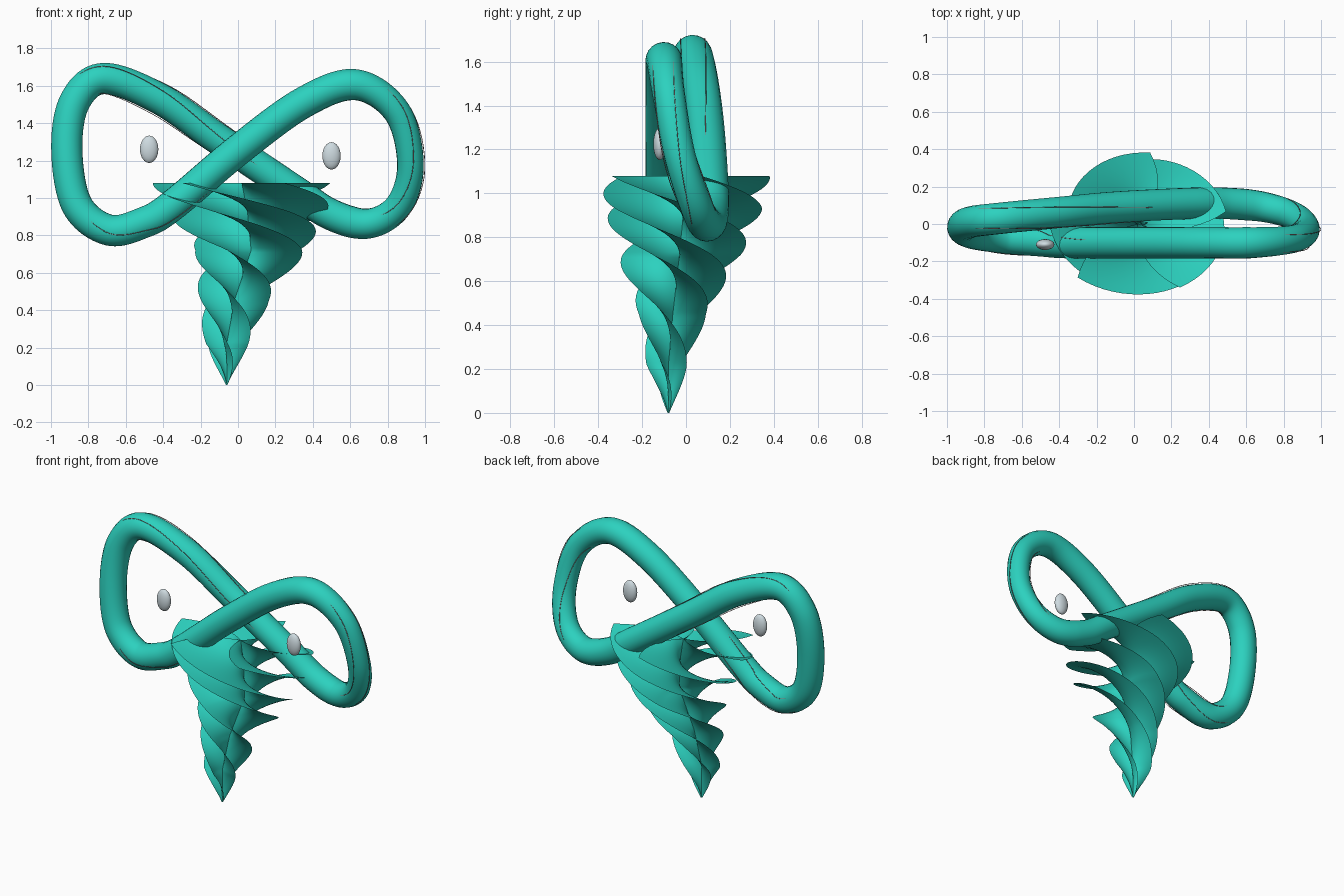
import bpy, bmesh, math
from mathutils import Vector

cube = bpy.data.objects.get("Cube")
if cube:
    bpy.data.objects.remove(cube)


def material(name, rgb):
    m = bpy.data.materials.new(name)
    m.use_nodes = True
    m.diffuse_color = (*rgb, 1)
    m.node_tree.nodes["Principled BSDF"].inputs["Base Color"].default_value = (*rgb, 1)
    return m


teal = material("teal", (0.025, 0.64, 0.52))
pale_grey = material("pale_grey", (0.62, 0.71, 0.75))
brown_grey = material("brown_grey", (0.28, 0.22, 0.22))


def catmull(a, b, c, d, t):
    return 0.5 * (2 * b + (c - a) * t + (2 * a - 5 * b + 4 * c - d) * t * t
                  + (3 * b - a - 3 * c + d) * t ** 3)


def add_tube(name, points, radii, sides, mat):
    """Closed round tube along a list of points."""
    data = bpy.data.curves.new(name, "CURVE")
    data.dimensions = "3D"
    data.bevel_depth = 1
    data.bevel_resolution = sides
    spline = data.splines.new("POLY")
    spline.points.add(len(points) - 1)
    for p, co, radius in zip(spline.points, points, radii):
        p.co = (*co, 1)
        p.radius = radius
    spline.use_cyclic_u = True
    spline.use_smooth = True
    data.materials.append(mat)
    ob = bpy.data.objects.new(name, data)
    bpy.context.collection.objects.link(ob)
    bpy.ops.object.select_all(action="DESELECT")
    ob.select_set(True)
    bpy.context.view_layer.objects.active = ob
    bpy.ops.object.convert(target="MESH")


# Figure-of-eight ring, slightly thinner at its left end
keys = [Vector(p) for p in (
    (-0.915, -0.02, 1.25), (-0.875, 0.01, 1.51), (-0.72, 0.03, 1.638),
    (-0.42, 0.06, 1.53), (-0.1, 0.09, 1.31), (0.3, 0.11, 1.04),
    (0.5, 0.11, 0.91), (0.7, 0.09, 0.863), (0.86, 0.04, 0.96),
    (0.922, -0.03, 1.18), (0.85, -0.08, 1.46), (0.63, -0.1, 1.605),
    (0.35, -0.1, 1.51), (0, -0.1, 1.255), (-0.35, -0.1, 0.96),
    (-0.5, -0.09, 0.87), (-0.69, -0.075, 0.828), (-0.86, -0.05, 0.96))]
n = len(keys)
path = [catmull(keys[i - 1], keys[i], keys[(i + 1) % n], keys[(i + 2) % n], s / 12)
        for i in range(n) for s in range(12)]
radii = [0.084 - 0.04 * max(0, p.x - 0.6) for p in path]
add_tube("infinity_ring", path, radii, 8, teal)

# Fine threads winding around the ring, dipping in and out of its surface
for k, phase in enumerate((0, -80, 120)):
    thread = []
    for i, p in enumerate(path):
        tangent = (path[(i + 1) % len(path)] - path[i - 1]).normalized()
        u = tangent.cross(Vector((0, 1, 0))).normalized()
        v = tangent.cross(u)
        turn = 2 * math.pi * i / len(path)
        a = turn + math.radians(phase)
        off = radii[i] - 0.003 - 0.009 * math.cos(3 * turn)
        thread.append(p + (u * math.cos(a) + v * math.sin(a)) * off)
    add_tube(f"thread_{k + 1}", thread, [0.002] * len(thread), 1, brown_grey)


# Two floating eyes
for name, loc in (("right_eye", (-0.475, -0.11, 1.26)), ("left_eye", (0.5, -0.12, 1.225))):
    bpy.ops.mesh.primitive_uv_sphere_add(segments=32, ring_count=16, radius=1, location=loc)
    eye = bpy.context.object
    eye.name = name
    eye.scale = (0.049, 0.029, 0.073)
    eye.data.materials.append(pale_grey)
    bpy.ops.object.shade_smooth()


def profile(z, table):
    """Linear lookup of (height, value...) rows."""
    for lo, hi in zip(table, table[1:]):
        if z <= hi[0]:
            t = (z - lo[0]) / (hi[0] - lo[0])
            return [a + (b - a) * t for a, b in zip(lo[1:], hi[1:])]
    return table[-1][1:]


# Whirlwind body: five swept fins twisting down to a point
# rows: height, fin reach in x and y, axis x, axis y
shape = [(0, 0.004, 0.004, -0.06, -0.08), (0.22, 0.12, 0.1, -0.06, -0.08),
         (0.45, 0.19, 0.155, -0.02, -0.06), (0.72, 0.30, 0.285, 0.07, -0.03),
         (0.93, 0.43, 0.36, 0.05, -0.01), (1.08, 0.48, 0.385, 0.02, 0)]
TOP, ROWS, COLS = 1.08, 90, 10


def twist(z):
    return math.radians(220 * z + 130 * z * z)


for f, phase in enumerate((10, 82, 172, 228, 298)):
    bm = bmesh.new()
    grid = []
    for r in range(ROWS + 1):
        z = TOP * r / ROWS
        rx, ry, cx, cy = profile(z, shape)
        row = []
        for c in range(COLS + 1):
            s = c / COLS
            a = math.radians(phase - 35 * (1 - s)) + twist(TOP) - twist(z)
            row.append(bm.verts.new((cx + rx * s * math.cos(a),
                                     cy + ry * s * math.sin(a), z)))
        grid.append(row)
    for lo, hi in zip(grid, grid[1:]):
        for c in range(COLS):
            bm.faces.new((lo[c], lo[c + 1], hi[c + 1], hi[c])).smooth = True
    mesh = bpy.data.meshes.new(f"whirlwind_fin_{f + 1}")
    bm.to_mesh(mesh)
    bm.free()
    mesh.materials.append(teal)
    bpy.context.collection.objects.link(bpy.data.objects.new(mesh.name, mesh))
